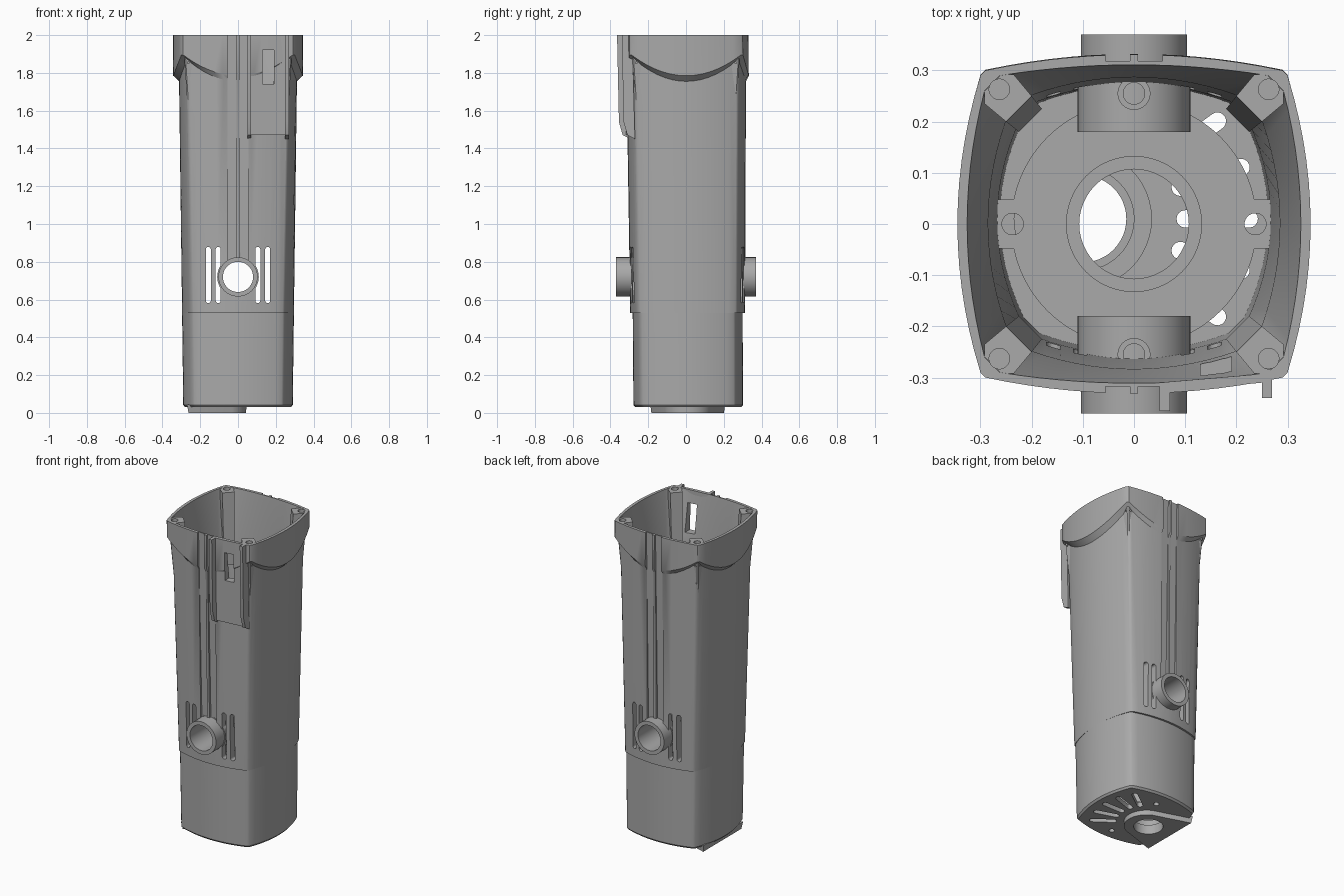
import bpy, bmesh, math
from mathutils import Vector

if "Cube" in bpy.data.objects:
    bpy.data.objects.remove(bpy.data.objects["Cube"])

grey = bpy.data.materials.new("housing grey")
grey.use_nodes = True
grey.diffuse_color = (0.4, 0.4, 0.4, 1)
grey.node_tree.nodes["Principled BSDF"].inputs["Base Color"].default_value = (0.4, 0.4, 0.4, 1)


def loft(name, rings, closed=False):
    """Skin a list of equal rings; cap the ends or close the loop."""
    bm = bmesh.new()
    loops = [[bm.verts.new(p) for p in r] for r in rings]
    n = len(loops[0])
    pairs = list(zip(loops, loops[1:]))
    if closed:
        pairs.append((loops[-1], loops[0]))
    else:
        bm.faces.new(loops[0])
        bm.faces.new(loops[-1])
    for a, b in pairs:
        for i in range(n):
            j = (i + 1) % n
            bm.faces.new((a[i], a[j], b[j], b[i]))
    bmesh.ops.recalc_face_normals(bm, faces=bm.faces)
    me = bpy.data.meshes.new(name)
    bm.to_mesh(me)
    bm.free()
    me.materials.append(grey)
    ob = bpy.data.objects.new(name, me)
    bpy.context.collection.objects.link(ob)
    return ob


def prism(name, pts, z0, z1, bottom=1.0):
    return loft(name, [[(x * bottom, y * bottom, z0) for x, y in pts],
                       [(x, y, z1) for x, y in pts]])


def side_prism(name, pts, x0, x1):
    return loft(name, [[(x, y, z) for y, z in pts] for x in (x0, x1)])


def box(name, x0, x1, y0, y1, z0, z1):
    return prism(name, [(x0, y0), (x1, y0), (x1, y1), (x0, y1)], z0, z1)


def circle(center, r, axis="z", n=48):
    c = Vector(center)
    out = []
    for i in range(n):
        u, v = r * math.cos(math.tau * i / n), r * math.sin(math.tau * i / n)
        out.append(c + Vector((u, v, 0) if axis == "z" else (u, 0, v)))
    return out


def rod(name, a, b, r, axis="z", n=48):
    return loft(name, [circle(a, r, axis, n), circle(b, r, axis, n)])


def tube(name, a, b, r_out, r_in, axis="z"):
    return loft(name, [circle(a, r_out, axis), circle(b, r_out, axis),
                       circle(b, r_in, axis), circle(a, r_in, axis)], True)


def slot(a, b, r, lift, n=8):
    """Capsule cutter between two points in a plane, extruded along lift."""
    a, b, lift = Vector(a), Vector(b), Vector(lift)
    d = (b - a).normalized()
    side = lift.normalized().cross(d)
    ring = []
    for c, s in ((b, 1), (a, -1)):
        for i in range(n + 1):
            t = math.pi * (i / n - 0.5)
            ring.append(c + s * r * (d * math.cos(t) + side * math.sin(t)))
    return loft("cutter", [ring, [p + lift for p in ring]])


def cut(targets, cutters):
    for c in cutters:
        for t in targets:
            m = t.modifiers.new("cut", "BOOLEAN")
            m.operation, m.solver, m.object = "DIFFERENCE", "EXACT", c
            bpy.context.view_layer.objects.active = t
            bpy.ops.object.modifier_apply(modifier=m.name)
        bpy.data.objects.remove(c)


def outline(mx, my, cx, cy, z, corner=0.01, dip=0.0, n=14):
    """Four bulged sides; dip raises z toward the corners."""
    dy = 0.012 * (1 - min(z, 2) / 2)
    ring = []
    for k in range(4):
        mid, end, along = (mx, cx, cy) if k % 2 == 0 else (my, cy, cx)
        for i in range(n + 1):
            t = 2 * i / n - 1
            p = (mid + (end - mid) * t * t, t * (along - corner))
            for _ in range(k):
                p = (-p[1], p[0])
            ring.append((p[0], p[1] + dy, z + dip * t * t))
    return ring


# Main shell: outside going up, then inside going down
shell = loft("housing_shell", [
    outline(.28, .28, .235, .24, .03),
    outline(.29, .29, .24, .25, .042),
    outline(.296, .291, .246, .252, .53),
    outline(.296, .304, .246, .262, .53),
    outline(.312, .316, .274, .278, 1.755, dip=.11),
    outline(.343, .331, .30, .30, 1.785, dip=.11),
    outline(.345, .331, .30, .30, 2),
    outline(.326, .311, .292, .29, 2, .03),
    outline(.285, .285, .25, .25, 1.7, .05),
    outline(.267, .265, .22, .23, .5, .03),
    outline(.262, .26, .215, .225, .06, .03)])

# Bracket on the upper front: sloped panel between two rails
panel = prism("bracket_panel", [(.06, -.328), (.26, -.309), (.26, -.292), (.06, -.309)], 1.47, 2, .97)
for name, x, y in (("inner_rail", .05, -.365), ("outer_rail", .25, -.34)):
    side_prism(name, [(y + .055, 2), (y, 2), (y + .01, 1.54), (y + .03, 1.47), (y + .07, 1.45)], x, x + .02)

# Corner screw posts
posts = []
for sx in (-1, 1):
    for sy in (-1, 1):
        pts = [(.2, .25), (.25, .2), (.292, .235), (.292, .285), (.285, .292), (.235, .292)]
        posts.append(prism("screw_post", [(sx * x, sy * y) for x, y in pts], 1.55, 1.999, .9))

# Bottom boss around the offset shaft hole
hole = (-.1, .01)
arc = [math.radians(a) for a in range(-65, 66, 10)]
boss = prism("bottom_boss", [(.9 * x, .9 * y) for x, y in
             [(-.3, -.21)] + [(hole[0] + .15 * math.cos(a), hole[1] + .15 * math.sin(a)) for a in arc]
             + [(-.3, .23)]], 0, .045, 1 / 1.03)
collar = tube("shaft_collar", (*hole, .05), (*hole, .1), .135, .1)

# Bearing plate with side tabs
plate = rod("bearing_plate", (0, 0, .45), (0, 0, .52), .24, n=64)
tabs = [box("bearing_tab", min(s * .2, s * .28), max(s * .2, s * .28), -.048, .048, .45, .519) for s in (-1, 1)]

# Brush holders, front and back
pipe_z = .72
cutters = []
for s, word in ((-1, "front"), (1, "back")):
    tube(word + "_brush_pipe", (0, s * .28, pipe_z), (0, s * .37, pipe_z), .104, .08, "y")
    tube(word + "_brush_sleeve", (0, s * .18, pipe_z), (0, s * .285, pipe_z), .11, .08, "y")
    tube(word + "_brush_screw_boss", (0, s * .255, .81), (0, s * .255, .85), .032, .021)
    cutters.append(rod("cutter", (0, s * .2, pipe_z), (0, s * .4, pipe_z), .1, "y"))
    # Shallow guide channels with a central ridge
    for x in (-.056, .008):
        prof = [(s * .4, .8), (s * .4, 2.1), (s * .32, 2.1), (s * .29 + .007, .8)]
        cutters.append(side_prism("cutter", prof, x, x + .048))
    # Vent slots beside each pipe
    for x in (-.157, -.105, .105, .157):
        cutters.append(slot((x, s * .2, .595), (x, s * .2, .865), .0135, (0, s * .2, 0)))
cut([shell], cutters)

# Radial vents and small screw holes in the floor
for a in (-36, -18, 0, 18, 36):
    d = Vector((math.cos(math.radians(a)), math.sin(math.radians(a)), 0))
    c = Vector((*hole, 0))
    cut([shell], [slot(c + d * .2, c + d * .325, .017, (0, 0, .15))])
for s in (-1, 1):
    cut([shell], [rod("cutter", (0, s * .2, -.1), (0, s * .2, .2), .017)])

# Shaft hole, window, bearing bore and tab holes
cut([shell, boss], [rod("cutter", (*hole, -.1), (*hole, .2), .085)])
cut([shell, panel], [box("cutter", .13, .19, -.4, -.2, 1.74, 1.92)])
cut([plate], [rod("cutter", (0, 0, .3), (0, 0, .6), .107), rod("cutter", (0, 0, .5), (0, 0, .6), .132)])
for s in (-1, 1):
    cut([plate] + tabs, [rod("cutter", (s * .237, 0, .3), (s * .237, 0, .6), .021)])

# Screw holes in the rim corners
for sx in (-1, 1):
    for sy in (-1, 1):
        cut([shell] + posts, [rod("cutter", (sx * .263, sy * .263, 1.85), (sx * .263, sy * .263, 2.1), .02)])

# Smooth shading with crisp edges
bpy.ops.object.select_all(action="DESELECT")
for ob in bpy.context.collection.objects:
    if ob.type == "MESH" and grey.name in ob.data.materials:
        ob.select_set(True)
        bpy.context.view_layer.objects.active = ob
bpy.ops.object.shade_smooth_by_angle(angle=math.radians(30))
